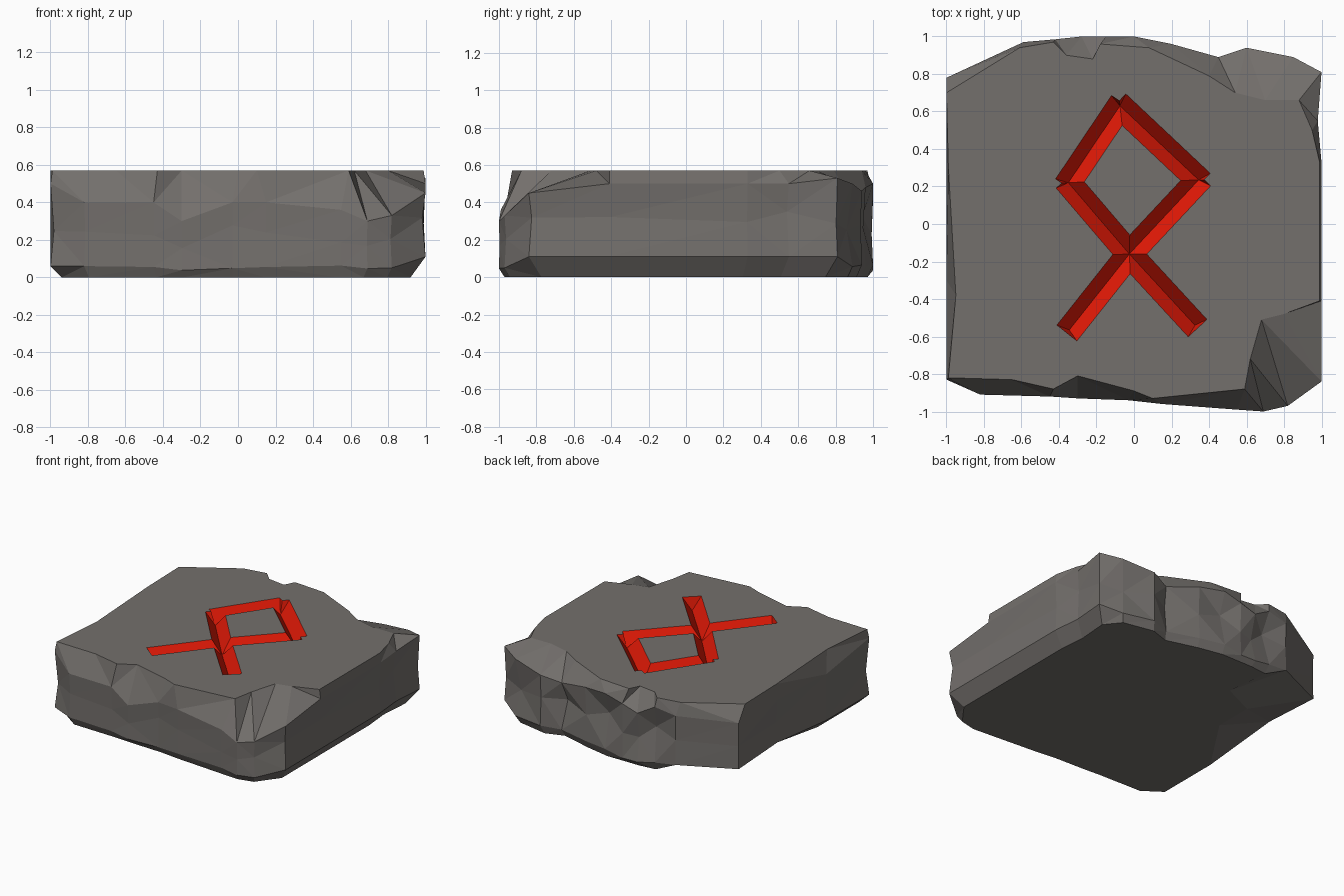
import bpy, bmesh, random
from mathutils import Vector

if "Cube" in bpy.data.objects:
    bpy.data.objects.remove(bpy.data.objects["Cube"])

random.seed(4)
TOP = 0.57


def material(name, rgb):
    m = bpy.data.materials.new(name)
    m.diffuse_color = (*rgb, 1)
    m.use_nodes = True
    m.node_tree.nodes["Principled BSDF"].inputs["Base Color"].default_value = m.diffuse_color
    return m


MATS = [material("grey_stone", (0.172, 0.160, 0.150)),
        material("red_paint", (0.78, 0.010, 0.002))]


def make_object(name, bm, index):
    bmesh.ops.recalc_face_normals(bm, faces=bm.faces)
    for f in bm.faces:
        f.material_index = index
    me = bpy.data.meshes.new(name)
    bm.to_mesh(me)
    bm.free()
    for m in MATS:
        me.materials.append(m)
    ob = bpy.data.objects.new(name, me)
    bpy.context.collection.objects.link(ob)
    return ob


# Rock columns, clockwise from back left: widest x, y / top edge x, y / shoulder z
COLS = [
    (-1, .78, -1, .70, .45), (-.59, .97, -.61, .94, .47), (-.42, .985, -.43, .97, .50),
    (-.28, 1, -.36, .90, .42), (-.15, 1, -.22, .88, .46), (0, 1, -.18, .96, .50),
    (.2, .96, .08, .94, .48), (.45, .89, .40, .79, .42), (.60, .94, .54, .70, .46),
    (.85, .89, .70, .66, .50), (1, .81, .88, .66, .53), (.98, .55, .95, .50, .50),
    (1, .33, .99, .33, .50), (1, -.41, .99, -.41, .50), (1, -.84, .80, -.48, .45),
    (.82, -.97, .68, -.51, .33), (.69, -1, .62, -.72, .30), (.55, -.99, .59, -.88, .36),
    (.15, -.96, .10, -.93, .40), (-.03, -.94, 0, -.89, .40), (-.30, -.93, -.30, -.81, .30),
    (-.45, -.92, -.43, -.88, .40), (-.82, -.91, -.65, -.83, .40), (-1, -.83, -.99, -.82, .50),
    (-1, -.30, -.95, -.38, .42), (-1, .30, -.99, .30, .45),
]


# Width of the underside and height of the lowest edge, by side of the rock
def underside(x, y):
    if x < -.5 and y > 0:                          # overhang at back left
        return .63, random.uniform(.08, .13)
    if y < -.85:                                   # front
        return .97, random.uniform(.03, .07)
    if y > .85:                                    # back
        return .97, random.uniform(.03, .07)
    return (.92, .11) if x > 0 else (.94, .06)


# Stone slab: five rings lofted together, the back rougher than the front
bm = bmesh.new()
rings = [[] for _ in range(5)]
for x, y, tx, ty, zh in COLS:
    under, low = underside(x, y)
    rough = .07 if y > .85 else .02
    k = 1 - random.uniform(0, rough)
    mid = low + (zh - low) * random.uniform(.4, .65)
    pts = [(x * under, y * under, 0), (x, y, low), (x * k, y * k, mid), (x, y, zh), (tx, ty, TOP)]
    for ring, p in zip(rings, pts):
        ring.append(bm.verts.new(p))
n = len(COLS)
sides = []
for a, b in zip(rings, rings[1:]):
    for i in range(n):
        j = (i + 1) % n
        sides.append(bm.faces.new((a[i], a[j], b[j], b[i])))
bm.faces.new(rings[0])
bm.faces.new(rings[-1])
bmesh.ops.triangulate(bm, faces=sides)
stone = make_object("carved_stone_slab", bm, 0)


# V-shaped cutter for one straight groove
def groove(p, q, half=.068, depth=.10, over=.02, ext=.025):
    p, q = Vector((*p, 0)), Vector((*q, 0))
    d = (q - p).normalized()
    side = Vector((-d.y, d.x, 0)) * half * (depth + over) / depth
    bm = bmesh.new()
    ends = []
    for c, s in ((p, -1), (q, 1)):
        up = c + d * s * ext + Vector((0, 0, TOP + over))
        ends.append([bm.verts.new(v) for v in
                     (up - side, up + side, c + Vector((0, 0, TOP - depth)))])
    bm.faces.new(ends[0])
    bm.faces.new(ends[1])
    for i in range(3):
        j = (i + 1) % 3
        bm.faces.new((ends[0][i], ends[0][j], ends[1][j], ends[1][i]))
    cutter = make_object("groove_cutter", bm, 1)
    cutter.hide_render = True
    return cutter


# Red carved sign: a diamond standing on two legs
PATH = [(-.345, -.565), (-.02, -.155), (.345, .235), (-.075, .63),
        (-.35, .22), (-.025, -.16), (.325, -.54)]
bpy.context.view_layer.objects.active = stone
for p, q in zip(PATH, PATH[1:]):
    cutter = groove(p, q)
    mod = stone.modifiers.new("carve", 'BOOLEAN')
    mod.operation = 'DIFFERENCE'
    mod.solver = 'EXACT'
    mod.object = cutter
    bpy.ops.object.modifier_apply(modifier=mod.name)
    bpy.data.objects.remove(cutter)
